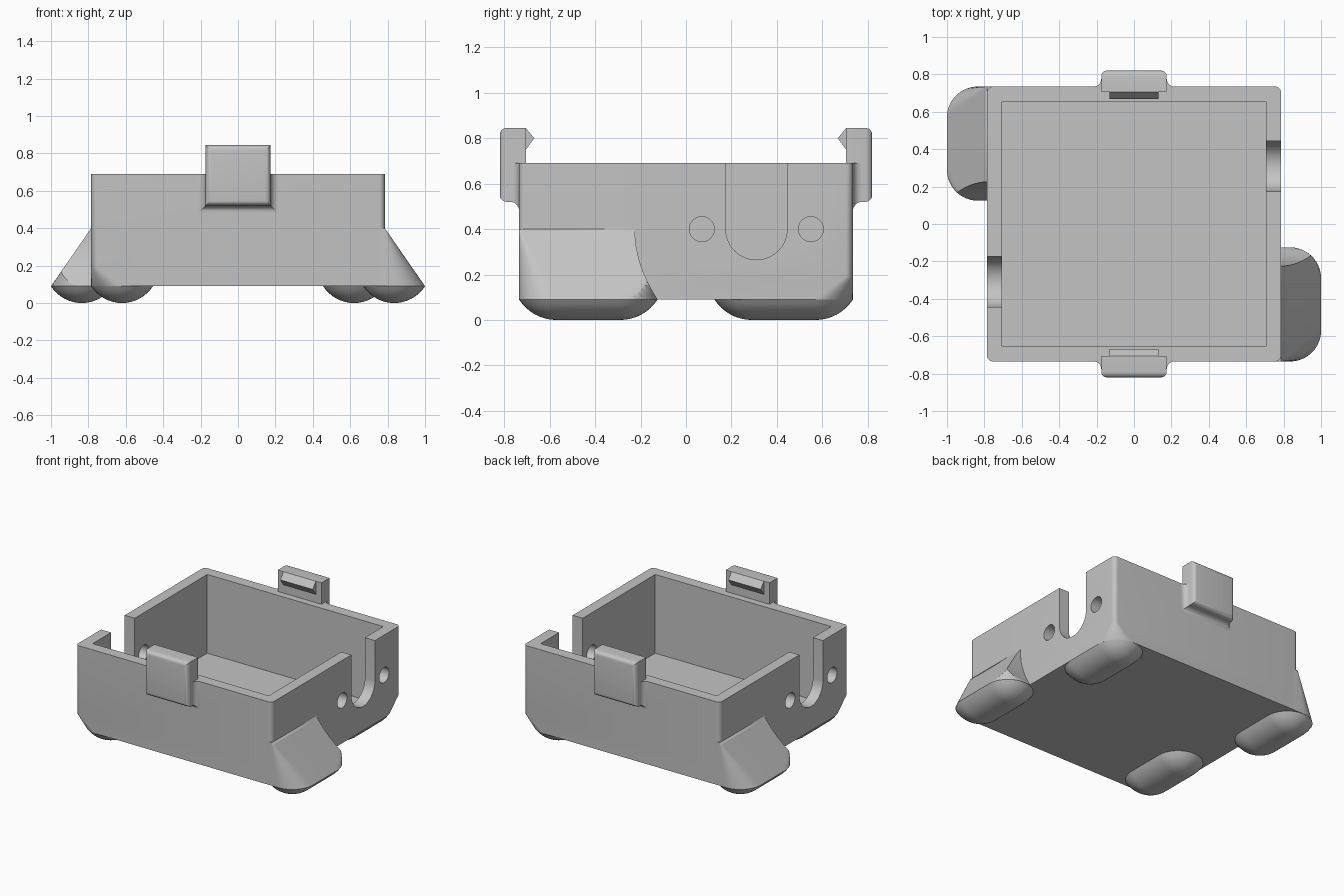
import bpy, bmesh, math
from math import sin, cos, pi, sqrt

if "Cube" in bpy.data.objects:
    bpy.data.objects.remove(bpy.data.objects["Cube"])

grey = bpy.data.materials.new("light_grey")
grey.diffuse_color = (0.55, 0.55, 0.55, 1)
grey.use_nodes = True
grey.node_tree.nodes["Principled BSDF"].inputs["Base Color"].default_value = grey.diffuse_color


def finish(name, bm, turn=False):
    """Clean the mesh, optionally turn it half around z, and make an object."""
    if turn:
        for v in bm.verts:
            v.co.x, v.co.y = -v.co.x, -v.co.y
    bmesh.ops.remove_doubles(bm, verts=bm.verts[:], dist=1e-5)
    bmesh.ops.recalc_face_normals(bm, faces=bm.faces[:])
    me = bpy.data.meshes.new(name)
    bm.to_mesh(me)
    bm.free()
    me.materials.append(grey)
    ob = bpy.data.objects.new(name, me)
    bpy.context.collection.objects.link(ob)
    return ob


def smooth(ob):
    bpy.ops.object.select_all(action='DESELECT')
    ob.select_set(True)
    bpy.context.view_layer.objects.active = ob
    bpy.ops.object.shade_smooth_by_angle(angle=math.radians(30))


def loft(name, rings, turn=False):
    """Closed skin through rings of equal point count."""
    bm = bmesh.new()
    vs = [[bm.verts.new(p) for p in r] for r in rings]
    n = len(vs[0])
    for a, b in zip(vs, vs[1:]):
        for i in range(n):
            j = (i + 1) % n
            bm.faces.new((a[i], a[j], b[j], b[i]))
    bm.faces.new(vs[0])
    bm.faces.new(vs[-1])
    return finish(name, bm, turn)


def cuboid(name, x0, x1, y0, y1, z0, z1):
    return loft(name, [[(x0, y0, z), (x1, y0, z), (x1, y1, z), (x0, y1, z)] for z in (z0, z1)])


def cut(ob, cutter):
    mod = ob.modifiers.new("cut", 'BOOLEAN')
    mod.operation = 'DIFFERENCE'
    mod.solver = 'EXACT'
    mod.object = cutter
    bpy.context.view_layer.objects.active = ob
    bpy.ops.object.modifier_apply(modifier=mod.name)
    bpy.data.objects.remove(cutter, do_unlink=True)


W, D, BASE, RIM = 0.785, 0.735, 0.09, 0.69
R = 0.165          # foot plan radius


# Tray: rounded box, two lower corners blend out to the foot radius
def tray_ring(z, big):
    pts = []
    for k, (sx, sy) in enumerate([(1, 1), (-1, 1), (-1, -1), (1, -1)]):
        r = big if k in (0, 2) else 0.03
        for i in range(11):
            a = (k + i / 10) * pi / 2
            pts.append((sx * (W - r) + r * cos(a), sy * (D - r) + r * sin(a), z))
    return pts


tray = loft("tray", [tray_ring(BASE, R), tray_ring(0.19, 0.03), tray_ring(RIM, 0.03)])
cut(tray, cuboid("cavity", -0.705, 0.705, -0.655, 0.655, 0.12, 1))

# Cable slots and screw holes in the side walls
for s in (1, -1):
    arch = [(0.31 + 0.135 * cos(a), 0.40 + 0.135 * sin(a))
            for a in [pi + pi * i / 24 for i in range(25)]]
    arch += [(0.445, 0.8), (0.175, 0.8)]
    cut(tray, loft("slot", [[(x, y, z) for y, z in arch] for x in (0.68, 0.85)], s < 0))
    for cy in (0.07, 0.55):
        ring = [(cy + 0.055 * cos(2 * pi * i / 32), 0.40 + 0.055 * sin(2 * pi * i / 32))
                for i in range(32)]
        cut(tray, loft("hole", [[(x, y, z) for y, z in ring] for x in (0.68, 0.85)], s < 0))
smooth(tray)

# Feet: shallow caps of capsules lying along y
BALL = (R * R + BASE * BASE) / (2 * BASE)
TMAX = math.asin(R / BALL)


def foot(name, cx, cy, half):
    rings = []
    for k in range(9):
        t = TMAX * max(k, 0.02) / 8
        rho, z = BALL * sin(t), BALL * (1 - cos(t))
        ring = []
        for side in (1, -1):
            for i in range(17):
                a = pi * i / 16 + (0 if side > 0 else pi)
                ring.append((cx + rho * cos(a), cy + side * half + rho * sin(a), z))
        rings.append(ring)
    smooth(loft(name, rings))


for s, side in ((1, "right"), (-1, "left")):
    foot(side + "_outer_foot", s * 0.835, -s * 0.43, 0.14)
    foot(side + "_inner_foot", s * 0.62, s * 0.43, 0.14)

# Sloping brackets above the outer feet
CX, CY, TOP = 1 - R, -0.29, 0.40


def bracket_ring(s):
    z = TOP - (TOP - BASE) * s
    xmax = W + (1 - W) * s
    yend = -0.225 + 0.10 * s * s
    pts = [(0.75, -D, z)]
    for i in range(13):                       # cone-shaped front corner
        a = -pi / 2 + pi / 2 * i / 12
        pts.append((W + s * (CX + R * cos(a) - W), -D + s * (R + R * sin(a)), z))
    aend = math.asin(min(1, (yend - CY) / R))
    for i in range(25):                       # upright rear corner cut by the slope
        a = aend * i / 24
        pts.append((min(xmax, CX + R * cos(a)), CY + R * sin(a), z))
    pts.append((0.75, yend, z))
    return pts


for turn, side in ((False, "right"), (True, "left")):
    smooth(loft(side + "_bracket", [bracket_ring(k / 20) for k in range(21)], turn))

# Snap clips on the front and back walls
for turn, side in ((False, "front"), (True, "back")):
    clip = cuboid(side + "_clip", -0.175, 0.175, -0.82, -0.705, 0.52, 0.845)
    bm = bmesh.new()
    bm.from_mesh(clip.data)
    bpy.data.objects.remove(clip, do_unlink=True)
    outer = [e for e in bm.edges if all(v.co.y < -0.8 for v in e.verts)]
    bmesh.ops.bevel(bm, geom=outer, offset=0.03, segments=5, profile=0.5, affect='EDGES')
    smooth(finish(side + "_clip", bm, turn))

    # concave fillet joining the clip to the wall
    rings = []
    for k in range(9):
        a = pi / 2 * k / 8
        d, y = 0.04 * (1 - sin(a)), -D - 0.04 * (1 - cos(a))
        x, zb = 0.175 + d, 0.52 - d
        rings.append([(-x, y, zb), (x, y, zb), (x, y, RIM), (-x, y, RIM)])
    smooth(loft(side + "_clip_fillet", rings, turn))

    # triangular barb
    barb = [(-0.71, 0.845), (-0.705, 0.845), (-0.668, 0.80), (-0.705, 0.75), (-0.71, 0.75)]
    loft(side + "_clip_barb", [[(x, y, z) for y, z in barb] for x in (-0.13, 0.13)], turn)
